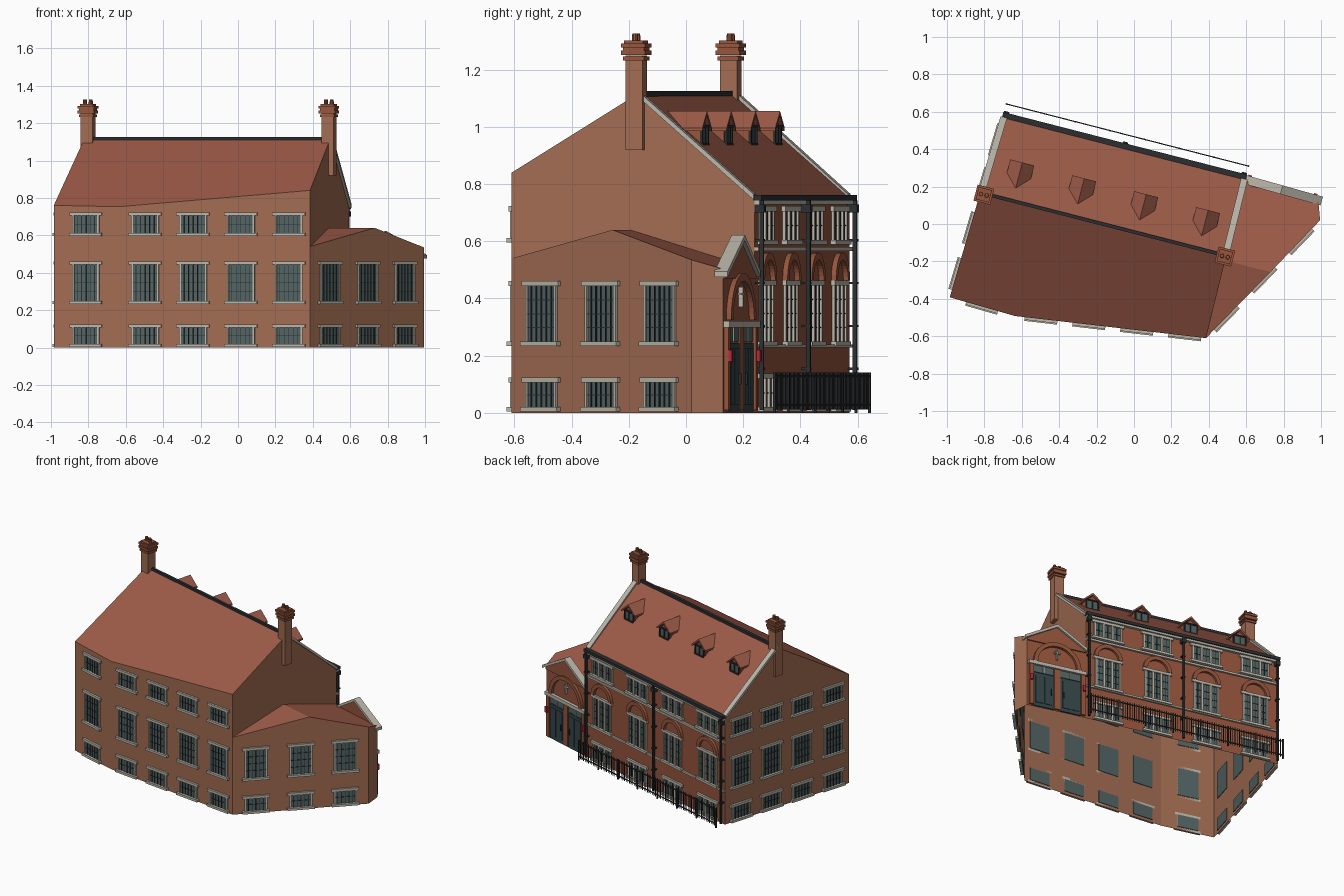
import bpy, bmesh, math
from mathutils import Vector, Matrix

if "Cube" in bpy.data.objects:
    bpy.data.objects.remove(bpy.data.objects["Cube"])


def material(name, r, g, b):
    m = bpy.data.materials.new(name)
    m.diffuse_color = (r, g, b, 1)
    m.use_nodes = True
    m.node_tree.nodes["Principled BSDF"].inputs["Base Color"].default_value = m.diffuse_color
    return m


BRICK = material("brick", .36, .15, .085)
RED_BRICK = material("red_brick", .30, .09, .045)
TILE = material("roof_tile", .34, .105, .065)
STONE = material("stone", .50, .47, .40)
GLASS = material("glass", .085, .125, .125)
DARK = material("dark_metal", .025, .027, .03)
DOOR = material("door_paint", .035, .06, .065)
RED = material("red", .5, .02, .04)


class Part:
    """Collects boxes, prisms and faces into one mesh object."""
    def __init__(self, name, mat):
        self.name, self.mat, self.bm = name, mat, bmesh.new()

    def face(self, pts):
        self.bm.faces.new([self.bm.verts.new(p) for p in pts])

    def prism(self, M, pts, y0, y1):
        a = [self.bm.verts.new(M @ Vector((x, y0, z))) for x, z in pts]
        b = [self.bm.verts.new(M @ Vector((x, y1, z))) for x, z in pts]
        self.bm.faces.new(a)
        self.bm.faces.new(b[::-1])
        for i in range(len(pts)):
            j = (i + 1) % len(pts)
            self.bm.faces.new((a[j], a[i], b[i], b[j]))

    def box(self, M, x0, x1, y0, y1, z0, z1):
        self.prism(M, [(x0, z0), (x1, z0), (x1, z1), (x0, z1)], y0, y1)

    def finish(self, weld=False):
        if weld:
            bmesh.ops.remove_doubles(self.bm, verts=self.bm.verts, dist=1e-4)
        bmesh.ops.recalc_face_normals(self.bm, faces=self.bm.faces)
        me = bpy.data.meshes.new(self.name)
        self.bm.to_mesh(me)
        me.materials.append(self.mat)
        bpy.context.collection.objects.link(bpy.data.objects.new(self.name, me))


def wall(p, q):
    """Wall frame: x along the wall, -y outwards, z up."""
    d = (Vector(q) - Vector(p)).normalized()
    return Matrix(((d.x, -d.y, 0, p[0]), (d.y, d.x, 0, p[1]), (0, 0, 1, 0), (0, 0, 0, 1)))


def at(p, z):
    return Vector((p[0], p[1], z))


# Footprint corners, counter-clockwise, and roof ridge ends
FL, FB, FR = (-.985, -.392), (-.636, -.492), (.385, -.61)
WR, WB, B, A = (.995, .02), (.985, .13), (.594, .24), (-.70, .572)
RL, RR = (-.822, .168), (.493, -.170)
WO, WI = (.73, -.257), (.487, -.195)
EAVE, RIDGE, WRIDGE, FRZ = .755, 1.115, .64, .84

# Brick shell, open underneath
shell = Part("brick_walls", BRICK)
shell.face([at(A, 0), at(FL, 0), at(FL, .76), at(RL, RIDGE), at(A, EAVE)])
shell.face([at(FL, 0), at(FB, 0), at(FB, .753), at(FL, .76)])
shell.face([at(FB, 0), at(FR, 0), at(FR, FRZ), at(FB, .753)])
shell.face([at(FR, 0), at(WR, 0), at(WR, .535), at(WO, WRIDGE), at(FR, .54)])
shell.face([at(WR, 0), at(WB, 0), at(WB, .503), at(WR, .535)])
shell.face([at(B, .503), at(WI, WRIDGE), at(FR, .54), at(FR, FRZ), at(RR, RIDGE), at(B, EAVE)])
shell.finish()

facade = Part("street_facade", RED_BRICK)
facade.face([at(B, 0), at(A, 0), at(A, EAVE), at(B, EAVE)])
facade.face([at(WB, 0), at(B, 0), at(B, .503), at(WB, .503)])
facade.finish()

roof = Part("roof", TILE)
roof.face([at(A, EAVE), at(B, EAVE), at(RR, RIDGE), at(RL, RIDGE)])
roof.face([at(RL, RIDGE), at(RR, RIDGE), at(FR, FRZ), at(FB, .753), at(FL, .76)])
roof.face([at(WI, WRIDGE), at(WO, WRIDGE), at(FR, .54)])
roof.face([at(WI, WRIDGE), at(WO, WRIDGE), at(WR, .535), at(WB, .503), at(B, .503)])
roof.finish(weld=True)

# Shared parts
F, E, G, L = wall(B, A), wall(WB, B), wall(FR, B), wall(A, FL)
FW, EW = 1.336, .406
glass, bars = Part("window_glass", GLASS), Part("glazing_bars", DARK)
trim, metal = Part("stone_trim", STONE), Part("gutters_and_pipes", DARK)
arches = Part("brick_arches", RED_BRICK)


def window(M, s, z0, z1, w=.145, mullions=False):
    h = w / 2
    glass.box(M, s - h, s + h, -.003, .004, z0, z1)
    trim.box(M, s - h - .016, s + h + .016, -.014, 0, z1, z1 + .018)
    trim.box(M, s - h - .016, s + h + .016, -.02, 0, z0 - .016, z0)
    for e in (-1, 1):
        x = s + e * (h - .003)
        trim.box(M, x - .005, x + .005, -.01, 0, z0, z1)
    for i in range(1, 6):
        x = s - h + w * i / 6
        if mullions and i % 2 == 0:
            trim.box(M, x - .007, x + .007, -.012, 0, z0, z1)
        else:
            bars.box(M, x - .0018, x + .0018, -.007, 0, z0, z1)
    n = max(2, round((z1 - z0) / .045))
    for i in range(1, n):
        z = z0 + (z1 - z0) * i / n
        bars.box(M, s - h, s + h, -.006, 0, z - .0018, z + .0018)


def arch(part, M, s, z, r0, r1, y0, y1, n=16):
    ang = [math.pi * i / n for i in range(n + 1)]
    pts = [(s + r1 * math.cos(a), z + r1 * math.sin(a)) for a in ang]
    pts += [(s + r0 * math.cos(a), z + r0 * math.sin(a)) for a in ang[::-1]]
    part.prism(M, pts, y0, y1)


# Plain sash windows on the rear, wing and side walls
ROWS = [(.02, .106), (.25, .443), (.612, .705)]
placements = [(FL, FB, [.18], 3), (FB, FR, [.14, .398, .656, .914], 3),
              (FR, WR, [.15, .44, .725], 2), (A, FL, [.13, .375, .62, .875], 3)]
for p, q, spots, rows in placements:
    for s in spots:
        for z0, z1 in ROWS[:rows]:
            window(wall(p, q), s, z0, z1)

# Street facade bays, each with an arched main window and a dormer
BAYS = [.15, .492, .834, 1.176]
walls, droof, dtrim = Part("dormer_walls", RED_BRICK), Part("dormer_roofs", TILE), Part("dormer_frames", DARK)
for s in BAYS:
    window(F, s, .02, .12, .17, True)
    window(F, s, .25, .445, .17, True)
    window(F, s, .605, .705, .19, True)
    arch(arches, F, s, .463, .072, .098, -.018, 0)
    walls.prism(F, [(s - .048, .92), (s + .048, .92), (s + .048, .995), (s, 1.035), (s - .048, .995)], .224, .35)
    droof.prism(F, [(s - .066, .985), (s - .066, .997), (s, 1.055), (s + .066, .997), (s + .066, .985), (s, 1.041)], .21, .365)
    glass.box(F, s - .036, s + .036, .22, .226, .945, .998)
    for x in (-.04, 0, .04):
        dtrim.box(F, s + x - .004, s + x + .004, .215, .226, .935, 1.0)
    for z in (.935, .998):
        dtrim.box(F, s - .044, s + .044, .213, .226, z, z + .008)
walls.finish()
droof.finish()
dtrim.finish()

# String courses, cornice, gutter and downpipes
for z0, z1, d in ((.228, .24, .012), (.566, .58, .014), (.728, .742, .018)):
    trim.box(F, 0, FW, -d, 0, z0, z1)
metal.box(F, -.005, FW + .005, -.026, .004, .742, .762)
for s in (.012, FW / 2, FW - .012):
    metal.box(F, s - .006, s + .006, -.03, -.016, .01, .742)
    metal.box(F, s - .014, s + .014, -.034, 0, .70, .728)
    for z in (.15, .30, .45, .60):
        metal.box(F, s - .01, s + .01, -.032, 0, z, z + .008)

# Stone gable copings on the street slope
cop = lambda a, b, za, zb: [(a, za), (b, zb), (b, zb + .02), (a, za + .02)]
trim.prism(L, cop(0, .42, EAVE - .01, RIDGE - .005), -.014, .022)
trim.prism(G, cop(.875, .453, EAVE - .01, RIDGE - .005), -.014, .022)
metal.box(F, .03, FW - .03, .413, .431, 1.105, 1.125)

# Chimneys with corbelled caps and pots
chim = Part("chimneys", RED_BRICK)
stack = Part("chimney_shafts", BRICK)
for s in (.002, 1.332):
    y = .428
    stack.box(F, s - .033, s + .033, y - .031, y + .031, .92, 1.25)
    for h, z0, z1 in ((.040, 1.232, 1.246), (.045, 1.252, 1.268), (.040, 1.268, 1.278), (.046, 1.278, 1.292), (.036, 1.292, 1.302)):
        chim.box(F, s - h, s + h, y - h + .002, y + h - .002, z0, z1)
    for dx in (-.016, .016):
        bmesh.ops.create_cone(chim.bm, cap_ends=True, segments=10, radius1=.012, radius2=.010, depth=.03,
                              matrix=F @ Matrix.Translation((s + dx, y, 1.311)))
chim.finish()
stack.finish()

# Entrance: pediment, arch, doors, lintel, cross
c = EW / 2
ped = Part("entrance_pediment", RED_BRICK)
ped.prism(E, [(0, .47), (EW, .47), (EW, .485), (c, .605), (0, .485)], -.008, .02)
ped.box(E, c - .02, c + .02, -.012, 0, .01, .30)
for a, b in ((.012, .04), (EW - .04, EW - .012)):
    ped.box(E, a, b, -.016, 0, .01, .30)
ped.finish()
trim.prism(E, [(-.02, .475), (c, .602), (EW + .0, .475), (EW + .0, .495), (c, .622), (-.02, .495)], -.022, .026)
arch(arches, E, c, .325, .135, .163, -.018, 0, 20)
trim.box(E, .005, EW - .005, -.022, 0, .298, .322)
trim.box(E, c - .004, c + .004, -.016, 0, .37, .44)
trim.box(E, c - .02, c + .02, -.016, 0, .412, .42)
doors, alarm = Part("doors", DOOR), Part("alarm_boxes", RED)
for e in (-1, 1):
    m = c + e * .0925
    doors.box(E, m - .07, m + .07, -.008, .004, .005, .245)
    doors.box(E, m - .055, m - .006, -.012, 0, .03, .225)
    doors.box(E, m + .006, m + .055, -.012, 0, .03, .225)
    glass.box(E, m - .07, m + .07, -.006, .004, .25, .298)
    metal.box(E, m - e * .05 - .003, m - e * .05 + .003, -.02, 0, .10, .14)
    trim.box(E, m - .003, m + .003, -.01, 0, .25, .298)
    alarm.box(E, c + e * .182 - .009, c + e * .182 + .009, -.028, 0, .18, .22)
doors.finish()
alarm.finish()

# Street railing
rail = Part("street_railing", DARK)
y = -.072
for z in (.025, .125):
    rail.box(F, 0, FW, y - .003, y + .003, z, z + .006)
N = 84
for i in range(N + 1):
    s = FW * i / N
    r = .004 if i % 12 == 0 else .0018
    rail.box(F, s - r, s + r, y - r, y + r, 0 if i % 12 == 0 else .012, .142)
rail.finish()

for p in (glass, bars, trim, metal, arches):
    p.finish()
